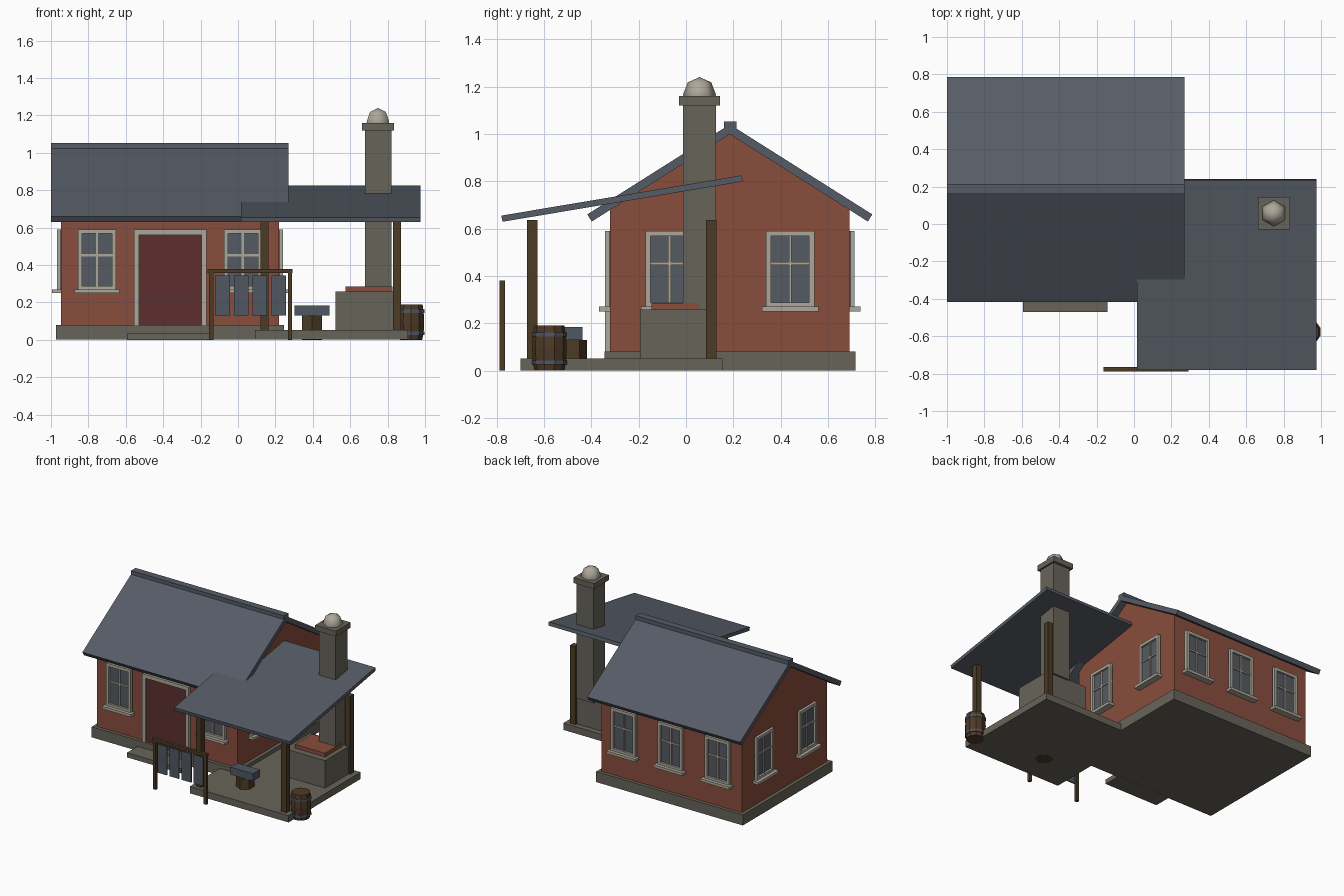
import bpy, bmesh, math
from mathutils import Matrix, Vector

cube = bpy.data.objects.get("Cube")
if cube:
    bpy.data.objects.remove(cube, do_unlink=True)


def material(name, r, g, b):
    m = bpy.data.materials.new(name)
    m.use_nodes = True
    m.diffuse_color = (r, g, b, 1)
    m.node_tree.nodes["Principled BSDF"].inputs["Base Color"].default_value = (r, g, b, 1)
    return m


SLATE = material("slate", .093, .106, .133)
BRICK = material("red_wall", .25, .075, .047)
STONE = material("stone", .135, .127, .1)
TRIM = material("pale_trim", .42, .39, .32)
DOOR = material("door_red", .11, .028, .028)
WOOD = material("dark_wood", .07, .044, .018)
CASK = material("barrel_wood", .078, .042, .02)
IRON = material("iron", .08, .095, .12)
GLASS = material("window_glass", .09, .105, .125)


def finish(name, bm, *mats):
    bmesh.ops.recalc_face_normals(bm, faces=bm.faces)
    me = bpy.data.meshes.new(name)
    bm.to_mesh(me)
    bm.free()
    for m in mats:
        me.materials.append(m)
    ob = bpy.data.objects.new(name, me)
    bpy.context.collection.objects.link(ob)
    return ob


def add_box(bm, x, y, z, index=0):
    size = Vector((x[1] - x[0], y[1] - y[0], z[1] - z[0]))
    mid = Vector((sum(x), sum(y), sum(z))) / 2
    geo = bmesh.ops.create_cube(bm, size=1, matrix=Matrix.Translation(mid) @ Matrix.Diagonal(size).to_4x4())
    for f in {f for v in geo["verts"] for f in v.link_faces}:
        f.material_index = index


def box(name, mat, x, y, z):
    bm = bmesh.new()
    add_box(bm, x, y, z)
    return finish(name, bm, mat)


def prism(name, mat, x, profile):
    """Extrude a (y, z) outline along x."""
    bm = bmesh.new()
    face = bm.faces.new([bm.verts.new((x[0], y, z)) for y, z in profile])
    out = bmesh.ops.extrude_face_region(bm, geom=[face])
    moved = [v for v in out["geom"] if isinstance(v, bmesh.types.BMVert)]
    bmesh.ops.translate(bm, verts=moved, vec=(x[1] - x[0], 0, 0))
    return finish(name, bm, mat)


def lathe(name, mat, center, sides, rings):
    """Stack (radius, z) rings into a closed round body."""
    bm = bmesh.new()
    loops = []
    for r, z in rings:
        angles = [math.pi / 2 + 2 * math.pi * i / sides for i in range(sides)]
        loops.append([bm.verts.new((center[0] + r * math.cos(a), center[1] + r * math.sin(a), z)) for a in angles])
    for lo, hi in zip(loops, loops[1:]):
        for i in range(sides):
            j = (i + 1) % sides
            bm.faces.new((lo[i], lo[j], hi[j], hi[i]))
    bm.faces.new(loops[0])
    bm.faces.new(loops[-1])
    return finish(name, bm, mat)


# House body, gable roof and ridge
MID_X, MID_Y = -.364, .185
HALF_X, HALF_Y = .583, .505
SLOPE = .633
box("house_plinth", STONE, (-.973, .245), (-.345, .715), (.001, .08))
eave = .9986 - SLOPE * HALF_Y
prism("house_walls", BRICK, (MID_X - HALF_X, MID_X + HALF_X),
      [(MID_Y - HALF_Y, .08), (MID_Y + HALF_Y, .08), (MID_Y + HALF_Y, eave), (MID_Y, 1.0), (MID_Y - HALF_Y, eave)])
prism("main_roof", SLATE, (-1, .27),
      [(MID_Y, 1.04), (MID_Y + .602, .66), (MID_Y + .583, .63),
       (MID_Y, .9986), (MID_Y - .583, .63), (MID_Y - .602, .66)])
box("roof_ridge", SLATE, (-1, .27), (.16, .213), (1.015, 1.052))

# Front door and step
FRONT = MID_Y - HALF_Y
box("front_door", DOOR, (-.535, -.195), (FRONT - .008, FRONT + .01), (.08, .565))
for name, x, z in (("door_jamb_right", (-.557, -.53), (.08, .59)),
                   ("door_jamb_left", (-.196, -.169), (.08, .59)),
                   ("door_lintel", (-.53, -.196), (.562, .59))):
    box(name, TRIM, x, (FRONT - .023, FRONT + .01), z)
box("door_step", STONE, (-.593, -.143), (-.47, -.33), (0, .035))

# One window mesh, facing -y, shared by every wall
bm = bmesh.new()
W = .102
add_box(bm, (-W, W), (-.006, .01), (.27, .59), 1)
for s in (-1, 1):
    add_box(bm, sorted((s * W, s * (W - .022))), (-.022, .01), (.27, .59))
add_box(bm, (-W, W), (-.022, .01), (.568, .59))
add_box(bm, (-W, W), (-.022, .01), (.27, .288))
add_box(bm, (-.006, .006), (-.014, .01), (.27, .58))
add_box(bm, (-W, W), (-.014, .01), (.447, .459))
add_box(bm, (-.12, .12), (-.047, .01), (.25, .27))
window = finish("window_front_1", bm, TRIM, GLASS)
places = [("front_1", -.39, 0), ("front_2", .39, 0)]
places += [("left_%d" % i, u, 90) for i, u in enumerate((-.255, .255), 1)]
places += [("back_%d" % i, u, 180) for i, u in enumerate((-.39, 0, .39), 1)]
places += [("right_%d" % i, u, 270) for i, u in enumerate((-.255, .255), 1)]
for i, (name, along, angle) in enumerate(places):
    ob = window if i == 0 else bpy.data.objects.new("window_" + name, window.data)
    if i:
        bpy.context.collection.objects.link(ob)
    depth = HALF_Y if angle % 180 == 0 else HALF_X
    turn = Matrix.Rotation(math.radians(angle), 4, "Z")
    ob.matrix_world = Matrix.Translation((MID_X, MID_Y, 0)) @ turn @ Matrix.Translation((along, -depth, 0))

# Covered forge yard
box("yard_floor", STONE, (.09, .91), (-.70, .155), (.001, .052))
prism("yard_roof", SLATE, (.016, .976), [(-.78, .655), (-.775, .629), (.24, .799), (.235, .825)])
for name, x, y in (("front_right", .142, -.65), ("front_left", .85, -.65), ("back_left", .85, .107)):
    box("yard_post_" + name, WOOD, (x - .022, x + .022), (y - .022, y + .022), (.05, .637))

# Forge hearth and chimney
box("forge_base", STONE, (.52, .86), (-.195, .112), (.05, .258))
box("ember_bed", BRICK, (.575, .825), (-.145, .058), (.255, .286))
box("chimney", STONE, (.68, .82), (-.012, .126), (.25, 1.13))
box("chimney_cap", STONE, (.662, .834), (-.03, .144), (1.12, 1.16))
bm = bmesh.new()
bmesh.ops.create_uvsphere(bm, u_segments=6, v_segments=4, radius=.07,
                          matrix=Matrix.Translation((.748, .057, 1.165)) @ Matrix.Diagonal((1, 1, 1.07, 1)))
for f in bm.faces:
    f.smooth = True
finish("chimney_dome", bm, TRIM)

# Anvil on its stump
lathe("anvil_stump", WOOD, (.396, -.48), 6, [(.062, 0), (.062, .13)])
box("anvil", IRON, (.303, .489), (-.52, -.438), (.13, .185))

# Water barrel with hoops
BARREL = (.926, -.577)
lathe("barrel", CASK, BARREL, 10, [(.062, 0), (.07, .04), (.073, .095), (.07, .15), (.064, .19)])
for name, z in (("lower", .035), ("upper", .153)):
    lathe("barrel_hoop_" + name, IRON, BARREL, 10, [(.074, z - .009), (.074, z + .009)])

# Rack with hanging metal sheets
for name, x in (("right", -.143), ("left", .277)):
    box("rack_post_" + name, WOOD, (x - .011, x + .011), (-.787, -.765), (0, .375))
box("rack_bar", WOOD, (-.163, .291), (-.788, -.764), (.358, .38))
for i in range(4):
    x = -.083 + i * .1
    box("rack_sheet_%d" % (i + 1), IRON, (x - .039, x + .039), (-.781, -.771), (.13, .345))
